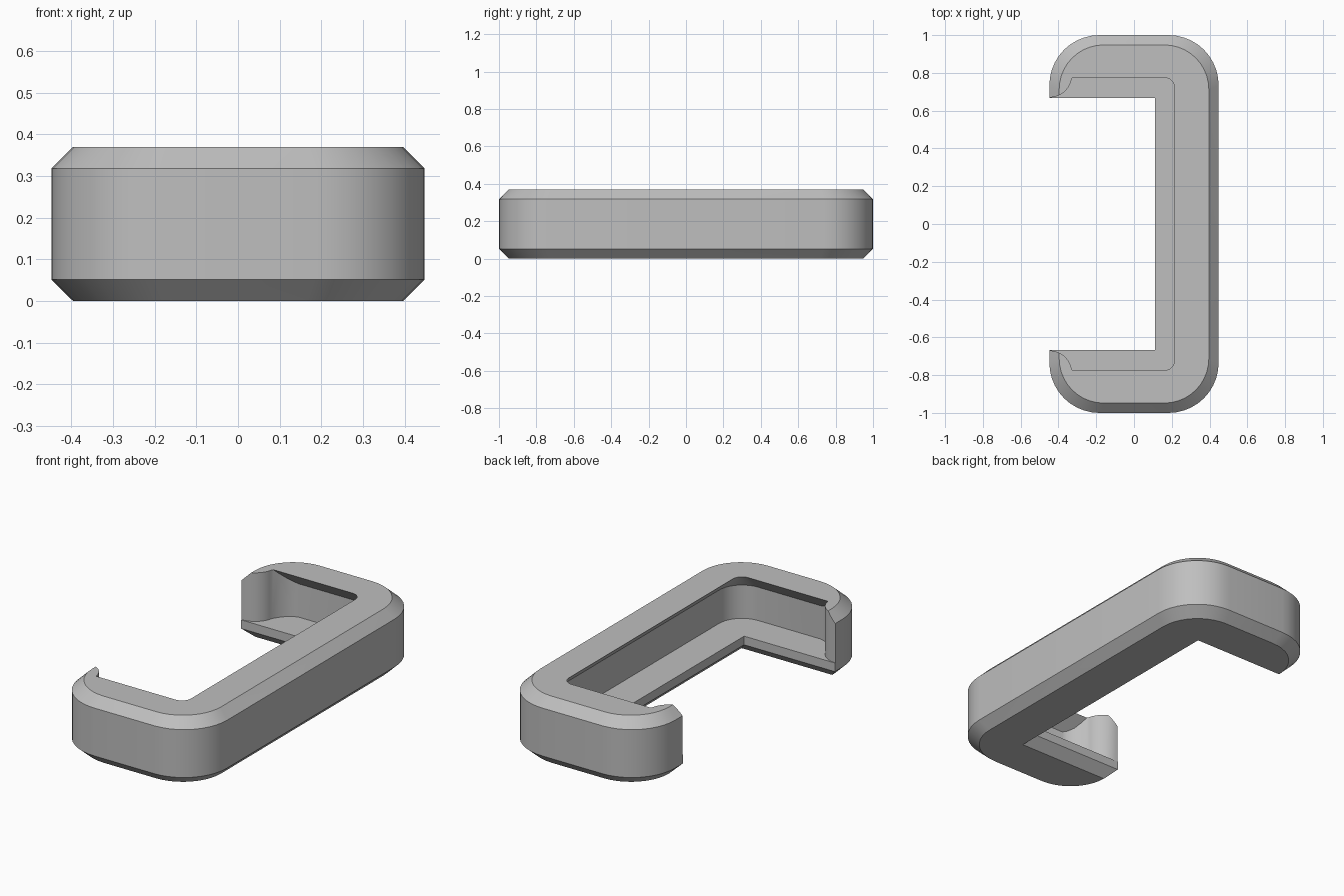
import bpy, bmesh, math

if "Cube" in bpy.data.objects:
    bpy.data.objects.remove(bpy.data.objects["Cube"])

grey = bpy.data.materials.new("plain grey")
grey.diffuse_color = (0.52, 0.52, 0.52, 1)
grey.use_nodes = True
grey.node_tree.nodes["Principled BSDF"].inputs["Base Color"].default_value = grey.diffuse_color


def rounded_rect(x0, x1, y, r, steps=10):
    """Counter-clockwise rounded rectangle, symmetric in y."""
    pts = []
    for cx, cy, start in ((x1 - r, y - r, 0), (x0 + r, y - r, 90),
                          (x0 + r, r - y, 180), (x1 - r, r - y, 270)):
        for i in range(steps + 1):
            a = math.radians(start + 90 * i / steps)
            pts.append((cx + r * math.cos(a), cy + r * math.sin(a)))
    return pts


def loft(name, levels):
    """Closed solid through outlines stacked as (z, points)."""
    bm = bmesh.new()
    rings = [[bm.verts.new((x, y, z)) for x, y in pts] for z, pts in levels]
    for a, b in zip(rings, rings[1:]):
        n = len(a)
        for i in range(n):
            j = (i + 1) % n
            bm.faces.new((a[i], a[j], b[j], b[i]))
    bm.faces.new(rings[0][::-1])
    bm.faces.new(rings[-1])
    bmesh.ops.recalc_face_normals(bm, faces=bm.faces)
    me = bpy.data.meshes.new(name)
    bm.to_mesh(me)
    bm.free()
    me.materials.append(grey)
    ob = bpy.data.objects.new(name, me)
    bpy.context.collection.objects.link(ob)
    return ob


def boolean(target, tool, operation):
    m = target.modifiers.new("cut", 'BOOLEAN')
    m.operation, m.solver, m.object = operation, 'EXACT', tool
    bpy.context.view_layer.objects.active = target
    bpy.ops.object.modifier_apply(modifier=m.name)
    bpy.data.objects.remove(tool)


# Outer body with chamfered top and bottom rims
H, C = 0.37, 0.052
full = rounded_rect(-0.448, 0.448, 1.0, 0.265)
inset = rounded_rect(-0.448 + C, 0.448 - C, 1.0 - C, 0.235)
body = loft("bracket", [(0, inset), (C, full), (H - C, full), (H, inset)])

# Cavity: vertical wall, then an undercut sloping in to the top lip
wall = rounded_rect(-0.9, 0.30, 0.86, 0.14)
lip = rounded_rect(-0.9, 0.215, 0.775, 0.055)
above = rounded_rect(-0.9, 0.20, 0.76, 0.04)
cavity = loft("cavity_cutter", [(0.10, wall), (0.285, wall), (H, lip), (H + 0.015, above)])

# Hooked arm ends: an S-shaped plan limits the cavity on the open side
arc = [(-0.448 + 0.12 * math.sin(a), 0.79 - 0.12 * math.cos(a))
       for a in (math.radians(8 * i) for i in range(11))]
side = [(-0.7, 0.67)] + arc + [(-0.31, 0.80), (-0.285, 0.83), (-0.25, 0.853),
                               (-0.20, 0.868), (0.6, 0.868)]
plan = [(x, -y) for x, y in side] + side[::-1]
limit = loft("hook_limit", [(0.0, plan), (0.6, plan)])
boolean(cavity, limit, 'INTERSECT')
boolean(body, cavity, 'DIFFERENCE')


# Opening through the floor, chamfered along its lower edge
def slot(x, y):
    return [(-0.9, -y), (x, -y), (x, y), (-0.9, y)]


opening = loft("floor_cutter", [(-0.02, slot(0.11 + C + 0.02, 0.667 + C + 0.02)),
                                (C, slot(0.11, 0.667)), (0.2, slot(0.11, 0.667))])
boolean(body, opening, 'DIFFERENCE')

# Smooth rounded corners, crisp chamfers
bpy.ops.object.select_all(action='DESELECT')
body.select_set(True)
bpy.context.view_layer.objects.active = body
bpy.ops.object.shade_smooth_by_angle(angle=math.radians(30))
